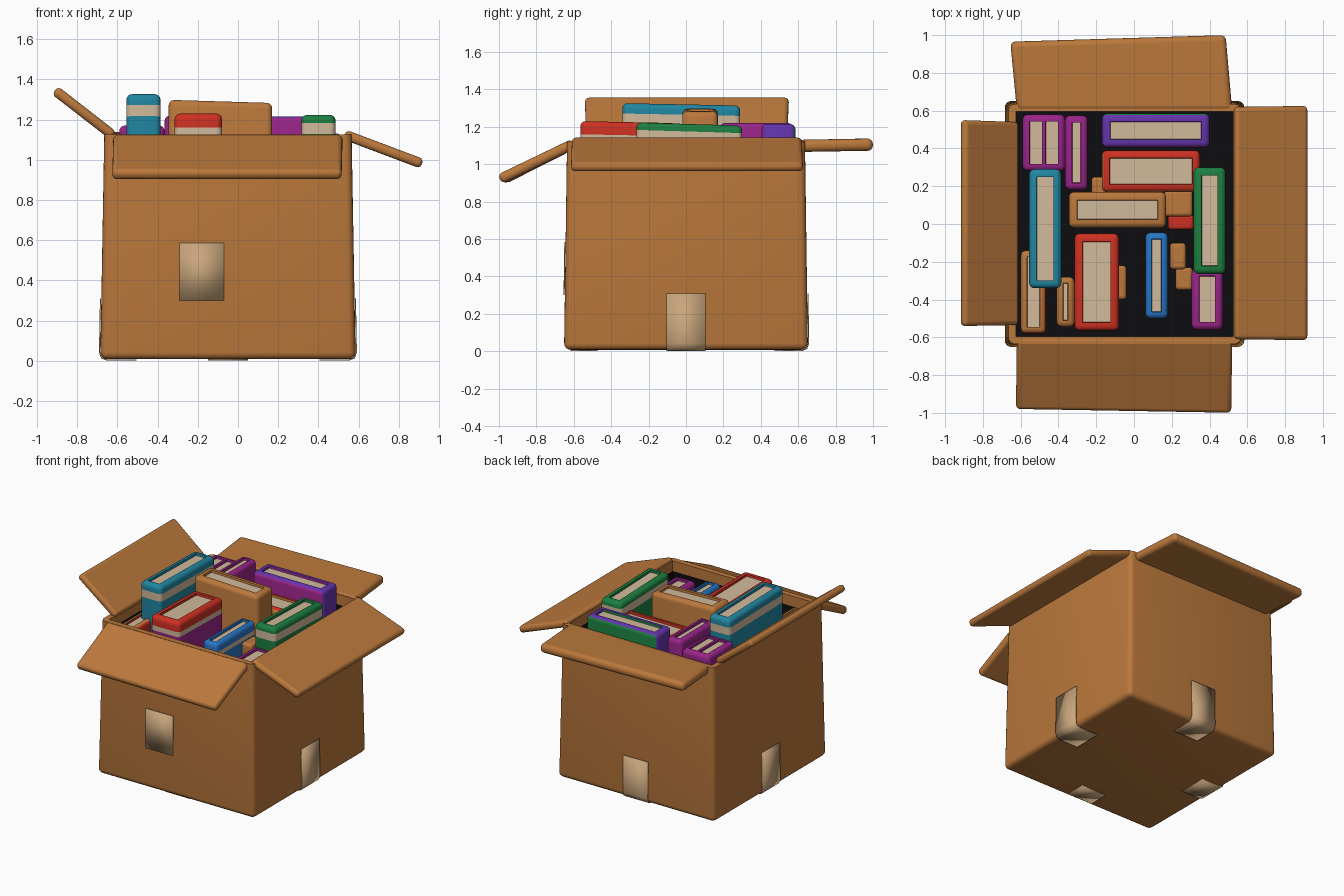
import bpy, bmesh
from mathutils import Vector

if "Cube" in bpy.data.objects:
    bpy.data.objects.remove(bpy.data.objects["Cube"])

COLORS = {
    "cardboard": (0.50, 0.19, 0.045), "tape": (0.58, 0.38, 0.20), "paper": (0.64, 0.49, 0.33),
    "dark_inside": (0.004, 0.004, 0.005), "teal": (0.015, 0.24, 0.36), "magenta": (0.32, 0.018, 0.25),
    "purple": (0.13, 0.035, 0.42), "red": (0.62, 0.03, 0.016), "green": (0.012, 0.21, 0.05),
    "blue": (0.02, 0.18, 0.55),
}
MATS = {}
for n, c in COLORS.items():
    MATS[n] = bpy.data.materials.new(n)
    MATS[n].diffuse_color = (*c, 1)
NAMES = list(COLORS)
IDX = {n: i for i, n in enumerate(NAMES)}


def finish(name, bm, bevel=0):
    bmesh.ops.recalc_face_normals(bm, faces=bm.faces)
    me = bpy.data.meshes.new(name)
    bm.to_mesh(me)
    bm.free()
    for n in NAMES:
        me.materials.append(MATS[n])
    ob = bpy.data.objects.new(name, me)
    bpy.context.collection.objects.link(ob)
    if bevel:
        m = ob.modifiers.new("round", "BEVEL")
        m.width, m.segments, m.limit_method = bevel, 4, "ANGLE"
    bpy.ops.object.select_all(action="DESELECT")
    ob.select_set(True)
    bpy.context.view_layer.objects.active = ob
    bpy.ops.object.shade_smooth_by_angle(angle=0.7)
    return ob


def cuboid(x0, x1, y0, y1, z0, z1):
    bm = bmesh.new()
    bmesh.ops.create_cube(bm, size=1)
    for v in bm.verts:
        v.co = Vector(((x0 + x1) / 2 + v.co.x * (x1 - x0),
                       (y0 + y1) / 2 + v.co.y * (y1 - y0),
                       (z0 + z1) / 2 + v.co.z * (z1 - z0)))
    return bm


def cut(bm, z):
    bmesh.ops.bisect_plane(bm, geom=bm.verts[:] + bm.edges[:] + bm.faces[:],
                           plane_co=(0, 0, z), plane_no=(0, 0, 1))


# --- open carton: tapered shell with rounded edges and a dark inside
CX, HX, HY, BASE, TOP = -0.05, 0.635, 0.652, 0.008, 1.125


def half_x(z): return HX - 0.02 * z / TOP
def half_y(z): return HY - 0.016 * z / TOP


bm = cuboid(CX - 1, CX + 1, -1, 1, BASE, TOP)
for v in bm.verts:
    v.co.x = CX + (v.co.x - CX) * half_x(v.co.z)
    v.co.y *= half_y(v.co.z)
edges = [e for e in bm.edges if min(v.co.z for v in e.verts) < 0.5]
bmesh.ops.bevel(bm, geom=edges, offset=0.035, segments=4, profile=0.5, affect="EDGES")
top = max(bm.faces, key=lambda f: f.calc_center_median().z)
bmesh.ops.inset_region(bm, faces=[top], thickness=0.04)
r = bmesh.ops.extrude_face_region(bm, geom=[top])
new = [v for v in r["geom"] if isinstance(v, bmesh.types.BMVert)]
for v in new:
    v.co.z = 0.06
bmesh.ops.delete(bm, geom=[f for f in bm.faces if f == top], context="FACES_ONLY")
cut(bm, 1.05)
for f in bm.faces:
    c = f.calc_center_median()
    inside = abs(c.x - CX) < half_x(c.z) - 0.025 and abs(c.y) < half_y(c.z) - 0.025
    f.material_index = IDX["dark_inside" if inside and 0.05 < c.z < 1.05 else "cardboard"]
finish("carton_shell", bm)


# --- four open flaps: slab around a centre quad
def slab(name, quad, thick, bevel):
    q = [Vector(p) for p in quad]
    n = (q[1] - q[0]).cross(q[3] - q[0]).normalized() * thick / 2
    bm = bmesh.new()
    a = [bm.verts.new(p + n) for p in q]
    b = [bm.verts.new(p - n) for p in q]
    bm.faces.new(a)
    bm.faces.new(b[::-1])
    for i in range(4):
        j = (i + 1) % 4
        bm.faces.new((a[i], b[i], b[j], a[j]))
    for f in bm.faces:
        f.material_index = IDX["cardboard"]
    return finish(name, bm, bevel)


slab("front_flap", [(-0.62, -0.60, 1.11), (0.52, -0.60, 1.11), (0.515, -0.995, 0.92), (-0.625, -0.975, 0.92)], 0.055, 0.024)
slab("back_flap", [(-0.62, 0.60, 1.098), (0.52, 0.60, 1.098), (0.485, 1.0, 1.105), (-0.655, 0.965, 1.105)], 0.065, 0.028)
slab("right_flap", [(0.53, -0.61, 1.125), (0.53, 0.62, 1.125), (0.915, 0.625, 0.98), (0.915, -0.615, 0.98)], 0.05, 0.022)
slab("left_flap", [(-0.62, -0.535, 1.12), (-0.62, 0.54, 1.12), (-0.91, 0.55, 1.345), (-0.91, -0.54, 1.345)], 0.05, 0.022)


# --- tape strips, folded from the sides under the base
def tape(name, pts, side):
    bm = bmesh.new()
    rows = [[bm.verts.new(Vector(p) + Vector(side) * s) for s in (-1, 1)] for p in pts]
    for a, b in zip(rows, rows[1:]):
        bm.faces.new((a[0], a[1], b[1], b[0])).material_index = IDX["tape"]
    ob = finish(name, bm)
    m = ob.modifiers.new("thick", "SOLIDIFY")
    m.thickness, m.offset = 0.006, 0


for name, d in (("right", (1, 0)), ("left", (-1, 0)), ("back", (0, 1)), ("front", (0, -1))):
    half = half_x if d[0] else half_y
    prof = [(half(.31) + .004, .31), (half(.04) + .004, .043), (half(0) - .007, .014),
            (half(0) - .035, .004), (half(0) - .18, .004)]
    if name == "front":
        prof = prof[3:]          # the front one only shows below
    pts = [(CX + d[0] * o, d[1] * o, z) for o, z in prof]
    tape(name + "_base_tape", pts, (d[1] * 0.1, d[0] * 0.103, 0))
tape("front_label_tape", [(-0.18, -half_y(z) - 0.004, z) for z in (0.3, 0.585)], (0.11, 0, 0))


# --- books: rounded block, page panel sunk in the top, coloured bands and sides
def book(name, x0, x1, y0, y1, top, color, rim=0.045, bands=(), sides=(), tilt=(0, 0), split=0):
    bm = cuboid(x0, x1, y0, y1, 0.06, top)
    edges = [e for e in bm.edges if max(v.co.z for v in e.verts) > 0.5]
    bev = 0.028
    bmesh.ops.bevel(bm, geom=edges, offset=bev, segments=4, profile=0.5, affect="EDGES")
    face = max(bm.faces, key=lambda f: f.calc_center_median().z)
    pages = [face]
    if split:
        bmesh.ops.bisect_plane(bm, geom=[face] + face.edges[:] + face.verts[:],
                               plane_co=((x0 + x1) / 2, 0, top), plane_no=(1, 0, 0))
        pages = [f for f in bm.faces if f.calc_center_median().z > top - 1e-4]
    for f in bm.faces:
        f.material_index = IDX[color]
    for p in pages:
        bmesh.ops.inset_individual(bm, faces=[p], thickness=max(rim - bev, 0.008))
        bmesh.ops.inset_individual(bm, faces=[p], thickness=0.003, depth=-0.015)
        p.material_index = IDX["paper"]
    for z0, z1, m in bands:
        for z in (z0, z1):
            cut(bm, z)
        for f in bm.faces:
            if z0 < f.calc_center_median().z < z1 and abs(f.normal.z) < 0.5:
                f.material_index = IDX[m]
    for d, m in sides:
        for f in bm.faces:
            if f.normal.dot(Vector(d)) > 0.8:
                f.material_index = IDX[m]
    cx, cy = (x0 + x1) / 2, (y0 + y1) / 2
    for v in bm.verts:
        if v.co.z > 0.5:
            v.co.z += tilt[0] * (v.co.x - cx) + tilt[1] * (v.co.y - cy)
    finish(name, bm)


F, B, L, R = (0, -1, 0), (0, 1, 0), (-1, 0, 0), (1, 0, 0)
book("teal_book", -0.555, -0.385, -0.34, 0.29, 1.32, "teal", bands=[(1.21, 1.265, "paper")], tilt=(0, -0.02))
book("magenta_double_book", -0.59, -0.365, 0.28, 0.58, 1.17, "magenta", 0.04, bands=[(1.06, 1.10, "red")], split=1)
book("magenta_thin_book", -0.365, -0.245, 0.18, 0.575, 1.22, "magenta", 0.04)
book("purple_book", -0.17, 0.40, 0.405, 0.585, 1.215, "purple", 0.05, sides=[(F, "magenta"), (B, "green")])
book("red_back_book", -0.17, 0.35, 0.17, 0.39, 1.12, "red", 0.045, bands=[(1.03, 1.07, "paper")],
     sides=[(L, "cardboard"), (F, "cardboard")])
book("brown_book", -0.345, 0.17, -0.02, 0.17, 1.29, "cardboard", 0.05, tilt=(-0.03, 0))
book("green_book", 0.315, 0.485, -0.265, 0.30, 1.215, "green", 0.048, bands=[(1.12, 1.175, "paper")], tilt=(0, -0.03))
book("red_front_book", -0.315, -0.08, -0.565, -0.05, 1.225, "red", 0.05,
     bands=[(0.3, 1.12, "magenta"), (1.12, 1.155, "paper")], tilt=(0, -0.02))
book("blue_book", 0.06, 0.18, -0.50, -0.045, 1.12, "blue", 0.034, bands=[(1.03, 1.06, "paper")])
book("magenta_corner_book", 0.305, 0.47, -0.56, -0.235, 1.05, "magenta", 0.045, bands=[(0.3, 0.98, "green")])
book("left_corner_book", -0.60, -0.465, -0.58, -0.14, 1.07, "cardboard", 0.036, sides=[(R, "red"), (F, "red")])
book("small_brown_book", -0.41, -0.315, -0.545, -0.28, 1.03, "cardboard", 0.036)


# --- low loose items between the books
def block(name, box, color):
    bm = cuboid(*box)
    for f in bm.faces:
        f.material_index = IDX[color]
    finish(name, bm, 0.018)


block("loose_peg", (0.19, 0.275, -0.24, -0.10, 0.06, 1.04), "cardboard")
block("loose_peg_low", (0.22, 0.31, -0.35, -0.23, 0.06, 0.95), "cardboard")
block("brown_filler", (0.16, 0.31, 0.04, 0.18, 0.06, 0.95), "cardboard")
block("red_filler", (0.18, 0.315, -0.03, 0.05, 0.06, 0.93), "red")
block("rear_filler", (-0.225, -0.15, 0.15, 0.25, 0.06, 0.98), "cardboard")
block("side_filler", (-0.10, -0.04, -0.40, -0.22, 0.06, 0.90), "cardboard")

for m in bpy.data.materials:
    if m.users and not m.is_grease_pencil:
        m.use_nodes = True
        m.node_tree.nodes["Principled BSDF"].inputs["Base Color"].default_value = m.diffuse_color
